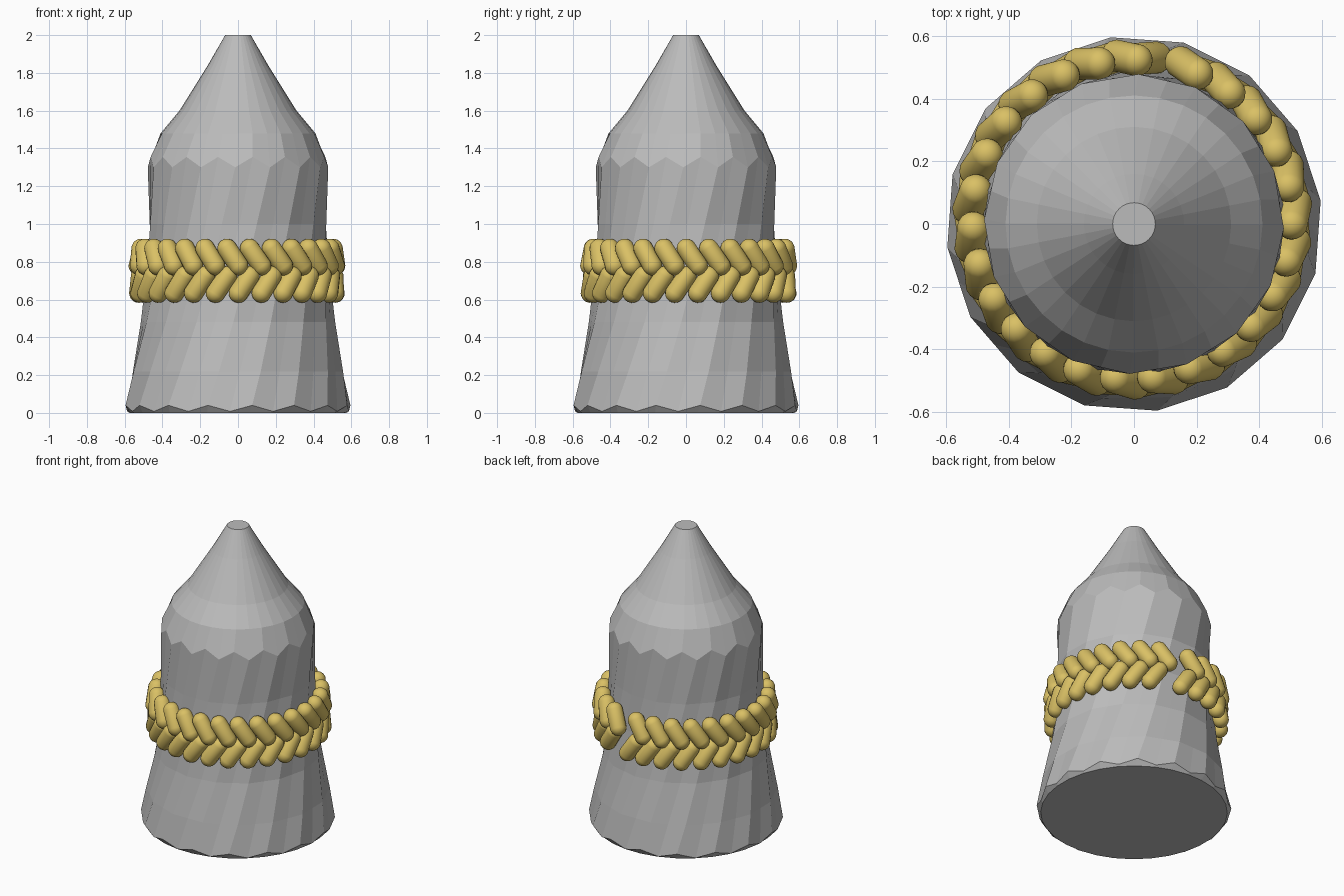
import bpy
import bmesh
from math import cos, sin, pi, radians
from mathutils import Matrix, Vector

cube = bpy.data.objects.get("Cube")
if cube:
    bpy.data.objects.remove(cube, do_unlink=True)


def make_material(name, rgb):
    mat = bpy.data.materials.new(name)
    mat.use_nodes = True
    mat.diffuse_color = (*rgb, 1)
    mat.node_tree.nodes["Principled BSDF"].inputs["Base Color"].default_value = (*rgb, 1)
    return mat


def finish(bm, name, mat, smooth):
    bmesh.ops.recalc_face_normals(bm, faces=bm.faces)
    for face in bm.faces:
        face.smooth = smooth
    mesh = bpy.data.meshes.new(name)
    bm.to_mesh(mesh)
    bm.free()
    mesh.materials.append(mat)
    obj = bpy.data.objects.new(name, mesh)
    bpy.context.collection.objects.link(obj)
    return obj


stone = make_material("grey stone", (0.5, 0.5, 0.5))
gold = make_material("golden rope", (0.7, 0.53, 0.13))

SIDES = 16
FLAT = cos(pi / SIDES)
TWIST = 0.5


def twisted_ring(bm, radius, z_corner, z_flat, flat):
    """Ring alternating between facet corners and facet middles."""
    ring = []
    for i in range(SIDES * 2):
        middle = i % 2
        z = z_flat if middle else z_corner
        r = radius * (flat if middle else 1)
        a = radians(6) + i * pi / SIDES + TWIST * min(z_corner, 1.35)
        ring.append(bm.verts.new((r * cos(a), r * sin(a), z)))
    return ring


# Twisted faceted body: radius, corner height, mid-facet height, flatness
profile = [
    (0.575, 0, 0, 1),
    (0.60, 0.04, 0.008, FLAT),
    (0.565, 0.22, 0.22, FLAT),
    (0.515, 0.48, 0.48, FLAT),
    (0.485, 0.75, 0.75, FLAT),
    (0.475, 1.0, 1.0, FLAT),
    (0.478, 1.30, 1.355, FLAT),
    (0.41, 1.48, 1.48, 1),
    (0.31, 1.60, 1.60, 1),
    (0.16, 1.84, 1.84, 1),
    (0.068, 2.0, 2.0, 1),
]
bm = bmesh.new()
rings = [twisted_ring(bm, *row) for row in profile]
for low, high in zip(rings, rings[1:]):
    for i in range(SIDES * 2):
        j = (i + 1) % (SIDES * 2)
        bm.faces.new((low[i], low[j], high[j], high[i]))
bm.faces.new(rings[0])
bm.faces.new(rings[-1])
finish(bm, "body", stone, False)


# Braided band: two rows of slanted capsules with a gap at the back
BEADS = 26
STEP = radians(13.5)
RING_CENTRE = Vector((-0.005, 0.015, 0))


def braid_row(name, height, start, slant, lean):
    bm = bmesh.new()
    for k in range(BEADS):
        made = bmesh.ops.create_uvsphere(bm, u_segments=16, v_segments=13, radius=0.052)
        for v in made["verts"]:
            v.co.z += 0.055 if v.co.z > 0 else -0.055
        a = start + k * STEP
        place = (Matrix.Translation(RING_CENTRE)
                 @ Matrix.Rotation(a, 4, "Z")
                 @ Matrix.Translation((0.515, 0, height))
                 @ Matrix.Rotation(radians(slant), 4, "X")
                 @ Matrix.Rotation(radians(lean), 4, "Y"))
        bmesh.ops.transform(bm, matrix=place, verts=made["verts"])
    finish(bm, name, gold, True)


braid_row("upper_braid", 0.825, radians(92), 34, -8)
braid_row("lower_braid", 0.68, radians(92) - STEP / 2, -34, -5)
